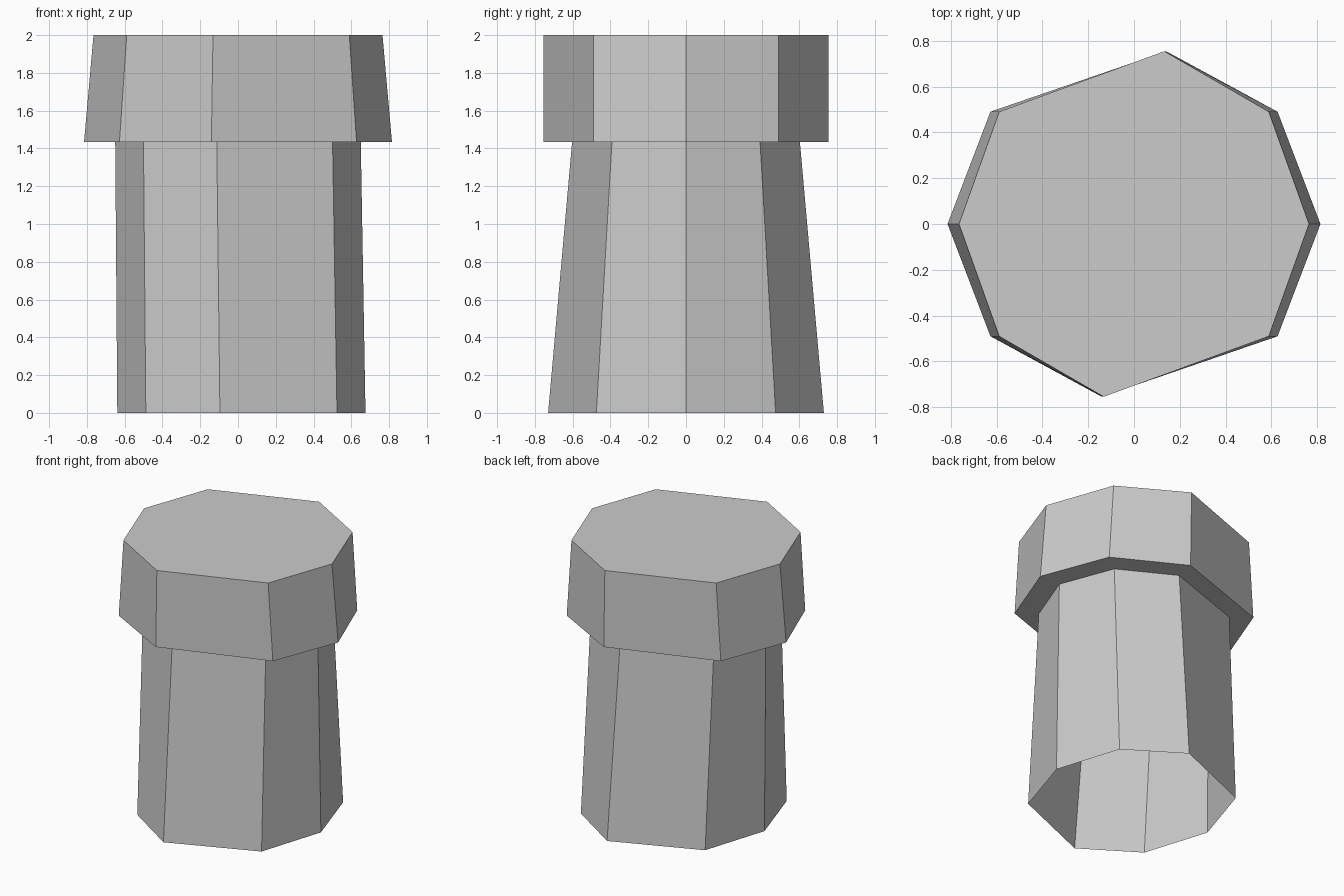
import bpy, bmesh

cube = bpy.data.objects.get("Cube")
if cube:
    bpy.data.objects.remove(cube, do_unlink=True)

grey = bpy.data.materials.new("light_grey")
grey.use_nodes = True
colour = (0.6, 0.6, 0.6, 1)
grey.diffuse_color = colour
grey.node_tree.nodes["Principled BSDF"].inputs["Base Color"].default_value = colour

# Skewed octagon: half of the outline, repeated by a half turn
half = [(1, 0), (0.77, 0.65), (0.173, 1), (-0.77, 0.65)]
outline = half + [(-x, -y) for x, y in half]


def add_ring(bm, sx, sy, z, shift=0):
    return [bm.verts.new((x * sx + shift, y * sy, z)) for x, y in outline]


def bridge(bm, a, b):
    for i in range(len(a)):
        j = (i + 1) % len(a)
        bm.faces.new((a[i], a[j], b[j], b[i]))


# One shell: flared open shaft, overhanging ledge, tapered head and flat top
bm = bmesh.new()
rings = [
    add_ring(bm, 0.657, 0.73, 0, 0.018),
    add_ring(bm, 0.65, 0.603, 1.435),
    add_ring(bm, 0.815, 0.755, 1.435),
    add_ring(bm, 0.765, 0.755, 2),
]
for lower, upper in zip(rings, rings[1:]):
    bridge(bm, lower, upper)
bm.faces.new(rings[-1])
bmesh.ops.recalc_face_normals(bm, faces=bm.faces)

mesh = bpy.data.meshes.new("capped_post")
bm.to_mesh(mesh)
bm.free()
mesh.materials.append(grey)
post = bpy.data.objects.new("capped_post", mesh)
bpy.context.collection.objects.link(post)
